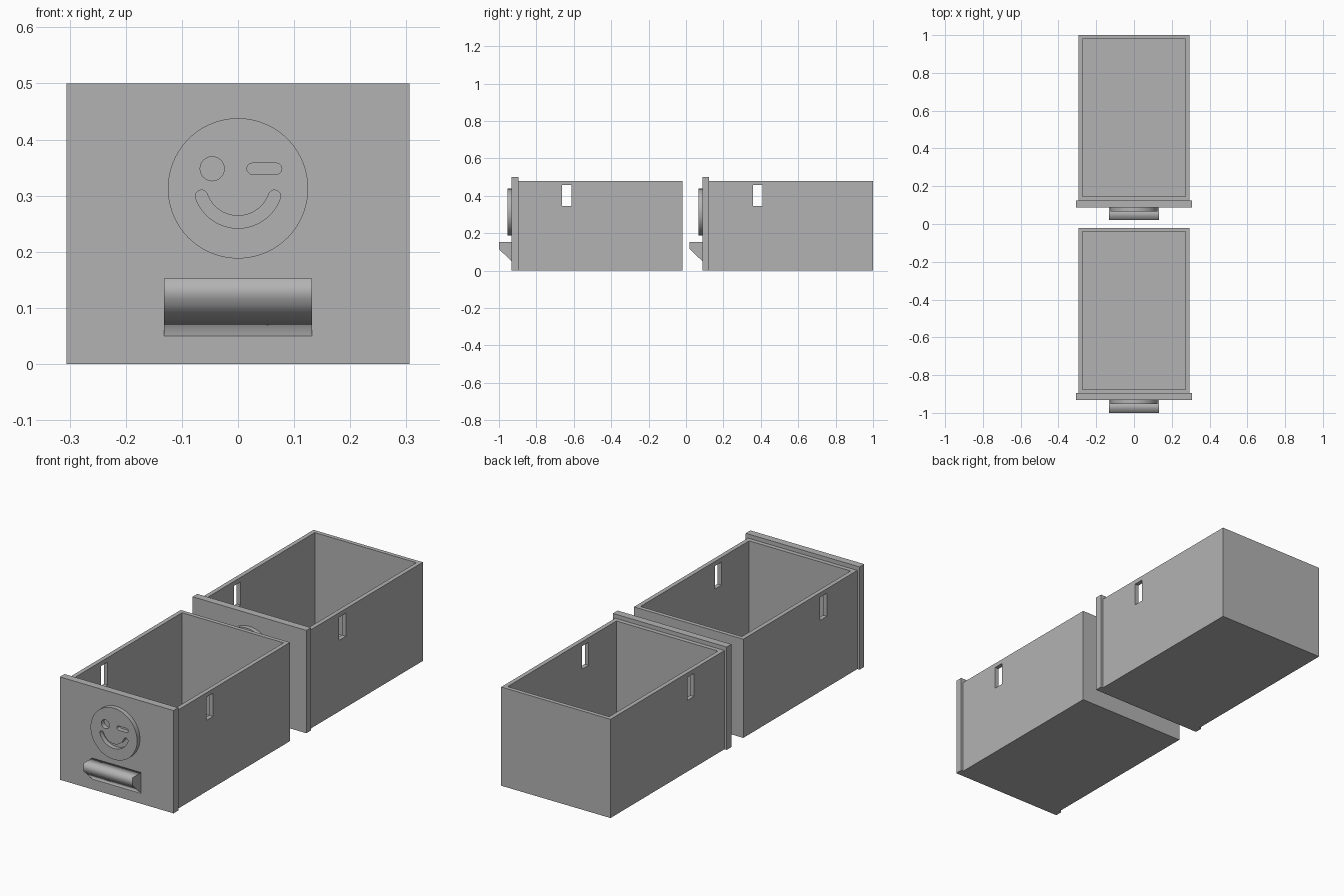
import bpy
import bmesh
from math import pi, cos, sin, atan2
from mathutils import Matrix, Vector

cube = bpy.data.objects.get("Cube")
if cube:
    bpy.data.objects.remove(cube, do_unlink=True)

GREY = (0.45, 0.45, 0.45, 1)
grey = bpy.data.materials.new("plain grey")
grey.use_nodes = True
grey.diffuse_color = GREY
grey.node_tree.nodes["Principled BSDF"].inputs["Base Color"].default_value = GREY


def box(name, low, high):
    """Axis-aligned block between two corners."""
    low, high = Vector(low), Vector(high)
    bm = bmesh.new()
    bmesh.ops.create_cube(bm, size=1, matrix=Matrix.Translation((low + high) / 2)
                          @ Matrix.Diagonal((*(high - low), 1)))
    mesh = bpy.data.meshes.new(name)
    bm.to_mesh(mesh)
    bm.free()
    mesh.materials.append(grey)
    obj = bpy.data.objects.new(name, mesh)
    bpy.context.collection.objects.link(obj)
    return obj


def activate(obj):
    bpy.ops.object.select_all(action='DESELECT')
    obj.select_set(True)
    bpy.context.view_layer.objects.active = obj


def cut(obj, cutter):
    """Subtract the cutter and throw it away."""
    mod = obj.modifiers.new("cut", 'BOOLEAN')
    mod.operation, mod.object, mod.solver = 'DIFFERENCE', cutter, 'EXACT'
    activate(obj)
    bpy.ops.object.modifier_apply(modifier=mod.name)
    bpy.data.objects.remove(cutter, do_unlink=True)


def plate(name, outlines, thickness):
    """Extrude closed 2D outlines; inner outlines become holes."""
    curve = bpy.data.curves.new(name, 'CURVE')
    curve.dimensions, curve.fill_mode = '2D', 'BOTH'
    curve.extrude = thickness / 2
    for points in outlines:
        spline = curve.splines.new('POLY')
        spline.points.add(len(points) - 1)
        for p, (x, y) in zip(spline.points, points):
            p.co = (x, y, 0, 1)
        spline.use_cyclic_u = True
    curve.materials.append(grey)
    obj = bpy.data.objects.new(name, curve)
    bpy.context.collection.objects.link(obj)
    activate(obj)
    bpy.ops.object.convert(target='MESH')
    return bpy.context.object


def arc(cx, cz, r, start, end, n):
    return [(cx + r * cos(start + (end - start) * i / n),
             cz + r * sin(start + (end - start) * i / n)) for i in range(n + 1)]


def circle(cx, cz, r, n):
    return arc(cx, cz, r, 0, 2 * pi, n)[:-1]


def winking_face(name):
    eye = circle(-0.046, 0.348, 0.0215, 32)
    wink = (arc(0.068, 0.348, 0.01, -pi / 2, pi / 2, 10)
            + arc(0.026, 0.348, 0.01, pi / 2, 3 * pi / 2, 10))
    # Smile: a thick arc with round ends
    cz, r, half = 0.322, 0.069, 0.011
    tip = Vector((0.065, 0.299))
    a1 = atan2(tip.y - cz, tip.x)
    a0 = -pi - a1
    smile = (arc(0, cz, r + half, a0, a1, 32)
             + arc(tip.x, tip.y, half, a1, a1 + pi, 10)[1:-1]
             + arc(0, cz, r - half, a1, a0, 32)
             + arc(-tip.x, tip.y, half, a0 + pi, a0 + 2 * pi, 10)[1:-1])
    face = plate(name, [circle(0, 0.313, 0.125, 96), eye, wink, smile], 0.022)
    face.data.transform(Matrix.Translation((0, -0.943, 0)) @ Matrix.Rotation(pi / 2, 4, 'X'))
    activate(face)
    bpy.ops.object.shade_smooth_by_angle()
    return face


def drawer(prefix, dy):
    # Open tray with a slot through both side walls
    tray = box(prefix + "_tray", (-0.294, -0.896, 0), (0.294, -0.02, 0.48))
    cut(tray, box("hollow", (-0.273, -0.875, 0.02), (0.273, -0.04, 0.6)))
    cut(tray, box("slots", (-0.4, -0.662, 0.346), (0.4, -0.611, 0.458)))
    # Front panel, slightly wider and taller than the tray
    panel = box(prefix + "_front_panel", (-0.306, -0.932, 0), (0.306, -0.896, 0.5))
    # Pull with a sloped underside
    profile = [(-1, 0.152), (-1, 0.115), (-0.932, 0.05), (-0.932, 0.152)]
    pull = plate(prefix + "_pull", [profile], 0.264)
    pull.data.transform(Matrix(((0, 0, 1, 0), (1, 0, 0, 0), (0, 1, 0, 0), (0, 0, 0, 1))))
    face = winking_face(prefix + "_winking_face")
    for obj in (tray, panel, pull, face):
        obj.data.transform(Matrix.Translation((0, dy, 0)))


drawer("front_drawer", 0)
drawer("rear_drawer", 1.02)
